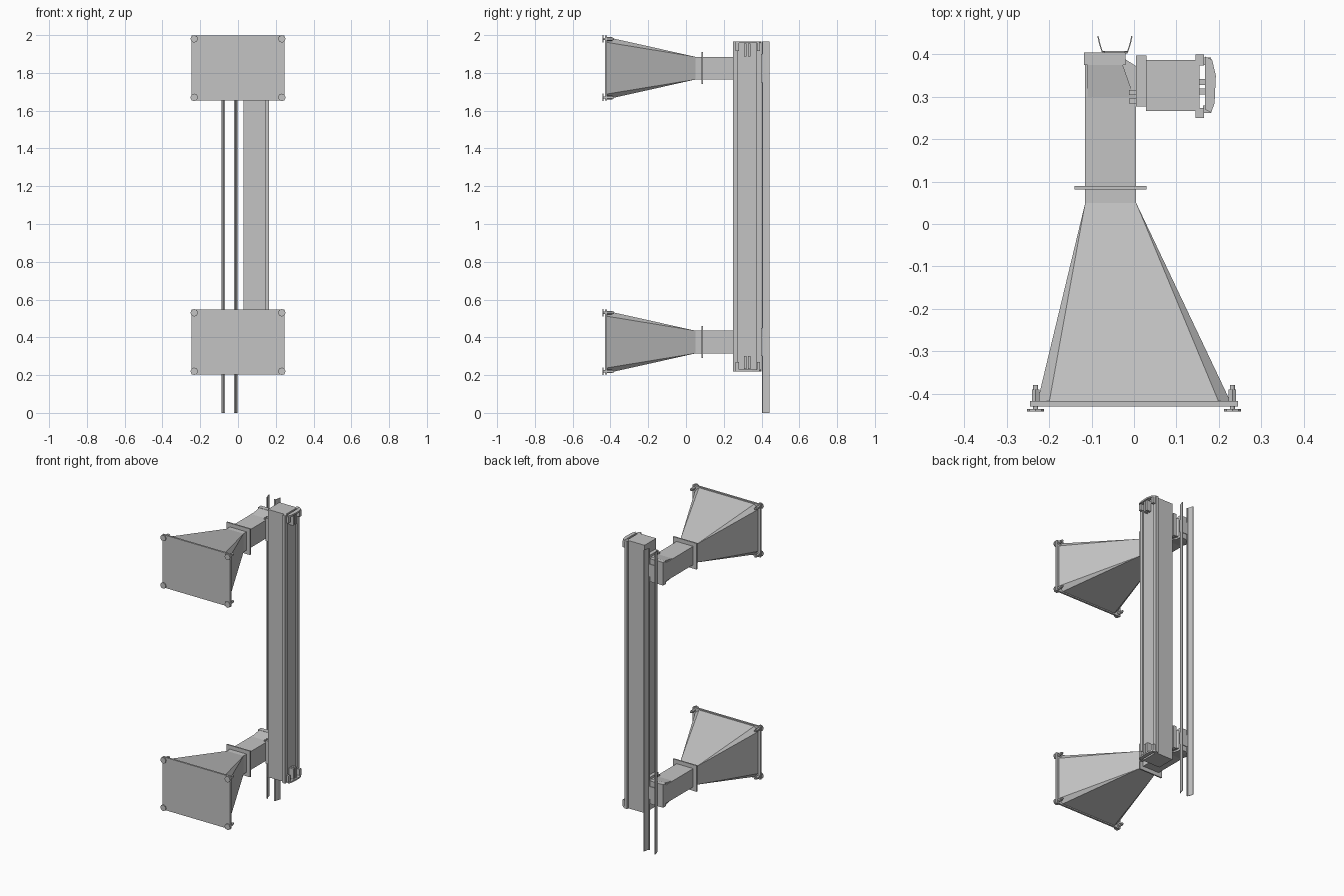
import bpy, bmesh
from math import radians
from mathutils import Vector

if "Cube" in bpy.data.objects:
    bpy.data.objects.remove(bpy.data.objects["Cube"], do_unlink=True)

GREY = (0.55, 0.55, 0.55, 1)
metal = bpy.data.materials.new("light grey metal")
metal.use_nodes = True
metal.diffuse_color = GREY
metal.node_tree.nodes["Principled BSDF"].inputs["Base Color"].default_value = GREY


def finish(name, bm):
    bmesh.ops.recalc_face_normals(bm, faces=bm.faces)
    mesh = bpy.data.meshes.new(name)
    bm.to_mesh(mesh)
    bm.free()
    mesh.materials.append(metal)
    ob = bpy.data.objects.new(name, mesh)
    bpy.context.collection.objects.link(ob)
    return ob


def box(name, x, y, z):
    bm = bmesh.new()
    bmesh.ops.create_cube(bm, size=1)
    for v in bm.verts:
        v.co = Vector([(r[0] + r[1]) / 2 + c * (r[1] - r[0]) for c, r in zip(v.co, (x, y, z))])
    return finish(name, bm)


def prism(name, outline, z0, z1):
    """Extrude an xy outline upward."""
    bm = bmesh.new()
    face = bm.faces.new([bm.verts.new((x, y, z0)) for x, y in outline])
    ext = bmesh.ops.extrude_face_region(bm, geom=[face])["geom"]
    bmesh.ops.translate(bm, vec=(0, 0, z1 - z0), verts=[g for g in ext if isinstance(g, bmesh.types.BMVert)])
    return finish(name, bm)


def sheet(name, path, z0, z1, thick):
    """Thin folded strip following an xy path."""
    bm = bmesh.new()
    low = [bm.verts.new((x, y, z0)) for x, y in path]
    high = [bm.verts.new((x, y, z1)) for x, y in path]
    for i in range(len(path) - 1):
        bm.faces.new((low[i], low[i + 1], high[i + 1], high[i]))
    ob = finish(name, bm)
    mod = ob.modifiers.new("thickness", "SOLIDIFY")
    mod.thickness = thick
    mod.offset = 0
    return ob


def rod(name, x, z, y0, y1, r, sides=12):
    """Cylinder lying along y."""
    bpy.ops.mesh.primitive_cylinder_add(vertices=sides, radius=r, depth=y1 - y0,
                                        location=(x, (y0 + y1) / 2, z), rotation=(radians(90), 0, 0))
    ob = bpy.context.object
    ob.name = name
    ob.data.materials.append(metal)
    bpy.ops.object.shade_smooth_by_angle()


def horn(name, zc):
    """Flare with cut corners, narrowing to the square neck."""
    bm = bmesh.new()
    wide, narrow = [], []
    for sx, sz in ((1, 1), (-1, 1), (-1, -1), (1, -1)):
        pair = [(0.228, 0.137), (0.2, 0.165)]
        if sx * sz < 0:
            pair.reverse()
        wide += [bm.verts.new((sx * a, -0.42, zc + sz * b)) for a, b in pair]
        narrow.append(bm.verts.new((-0.055 + sx * 0.06, 0.05, zc + sz * 0.06)))
    for i in range(4):
        j = (i + 1) % 4
        bm.faces.new((wide[2 * i], wide[2 * i + 1], narrow[i]))
        bm.faces.new((wide[2 * i + 1], wide[2 * j], narrow[j], narrow[i]))
    bm.faces.new(wide)
    bm.faces.new(narrow)
    finish(name, bm)


# Two horn assemblies with their necks, elbows and mounts
for label, zc in (("lower", 0.375), ("upper", 1.825)):
    horn(label + "_horn", zc)
    box(label + "_horn_face", (-0.245, 0.245), (-0.43, -0.418), (zc - 0.172, zc + 0.172))
    for sx in (-1, 1):
        for sz in (-1, 1):
            x, z = sx * 0.232, zc + sz * 0.155
            rod(label + "_bolt_foot", x, z, -0.442, -0.436, 0.02, 8)
            rod(label + "_bolt_shaft", x, z, -0.44, -0.38, 0.006)
            rod(label + "_bolt_nut", x, z, -0.418, -0.39, 0.01, 6)
    box(label + "_neck", (-0.115, 0.005), (0.05, 0.3), (zc - 0.06, zc + 0.06))
    box(label + "_neck_flange", (-0.14, 0.03), (0.081, 0.09), (zc - 0.085, zc + 0.085))
    prism(label + "_elbow", [(-0.115, 0.3), (0.005, 0.3), (0.005, 0.372), (-0.03, 0.395), (-0.115, 0.395)],
          zc - 0.06, zc + 0.06)
    box(label + "_column_flange", (0.005, 0.029), (0.277, 0.398), (zc - 0.075, zc + 0.075))
    box(label + "_rail_plate", (-0.118, -0.02), (0.375, 0.404), (zc - 0.075, zc + 0.075))
    # Sloped webs above and below the elbow
    for sz in (-1, 1):
        bm = bmesh.new()
        a = [bm.verts.new((x, y, zc + sz * h)) for x, y, h in
             ((-0.11, 0.3, 0.06), (0, 0.3, 0.06), (-0.03, 0.385, 0.075), (-0.11, 0.385, 0.075))]
        b = [bm.verts.new((v.co.x, v.co.y, zc + sz * 0.05)) for v in a]
        bm.faces.new(a)
        bm.faces.new(b)
        for i in range(4):
            j = (i + 1) % 4
            bm.faces.new((a[i], a[j], b[j], b[i]))
        finish(label + "_elbow_web", bm)
    for y in (0.29, 0.31):
        box(label + "_flange_stud", (-0.012, 0.006), (y - 0.006, y + 0.006), (zc + 0.058, zc + 0.07))

# Upright column with its open side channel
Z0, Z1 = 0.22, 1.967
box("column", (0.028, 0.155), (0.267, 0.387), (Z0, Z1))
box("column_front_lip", (0.145, 0.165), (0.25, 0.274), (Z0, Z1))
box("column_back_lip", (0.145, 0.165), (0.374, 0.4), (Z0, Z1))

# End covers and latches on the channel side
cover = [(0.167, 0.27), (0.182, 0.263), (0.19, 0.285), (0.193, 0.35), (0.184, 0.388), (0.167, 0.395)]
for label, edge, s in (("bottom", Z0, 1), ("top", Z1, -1)):
    def span(a, b):
        return sorted((edge + s * a, edge + s * b))
    prism(label + "_end_cover", cover, *span(0, 0.01))
    for y in (0.313, 0.335):
        box(label + "_center_clip", (0.155, 0.185), (y - 0.007, y + 0.007), span(0.012, 0.08))
    for y0, y1 in ((0.262, 0.28), (0.375, 0.393)):
        box(label + "_corner_latch", (0.163, 0.182), (y0, y1), span(0.008, 0.05))

# Pair of folded rear rails, mirrored about the neck center
for label, s in (("right", -1), ("left", 1)):
    path = [(-0.045 + s * d, y) for d, y in ((0.023, 0.405), (0.03, 0.406), (0.036, 0.425), (0.04, 0.443))]
    sheet(label + "_rail", path, 0, 1.967, 0.003)
for label, zc in (("lower", 0.375), ("upper", 1.825)):
    box(label + "_rail_tie", (-0.075, -0.015), (0.402, 0.408), (zc - 0.04, zc + 0.04))
